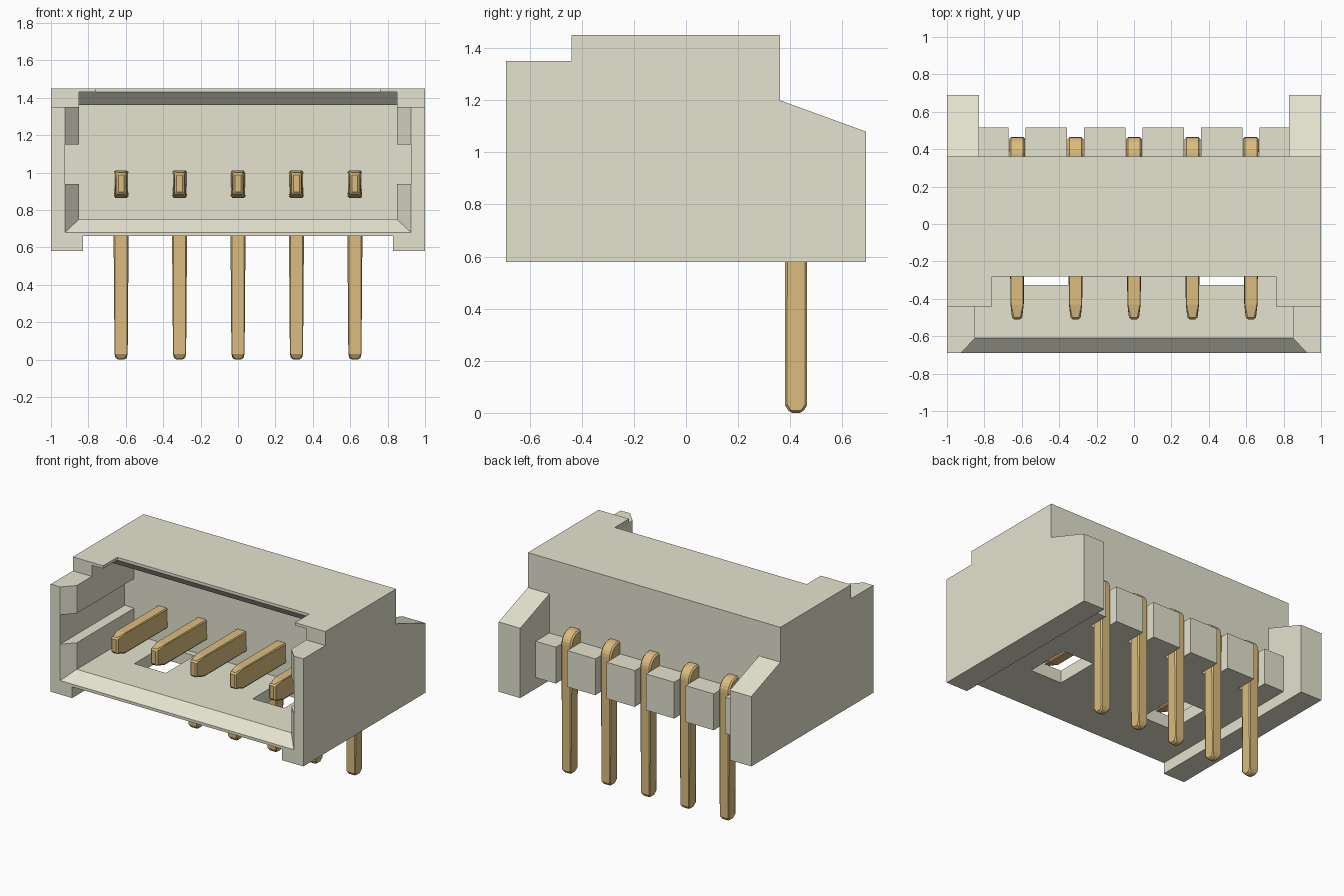
import bpy, bmesh, math

cube = bpy.data.objects.get("Cube")
if cube:
    bpy.data.objects.remove(cube, do_unlink=True)


def material(name, rgb):
    m = bpy.data.materials.new(name)
    m.use_nodes = True
    m.diffuse_color = (*rgb, 1)
    m.node_tree.nodes["Principled BSDF"].inputs["Base Color"].default_value = (*rgb, 1)
    return m


ivory = material("ivory_plastic", (0.778, 0.770, 0.626))
gold = material("gold_metal", (0.708, 0.504, 0.210))


def finish(name, bm, mat):
    bmesh.ops.recalc_face_normals(bm, faces=bm.faces)
    me = bpy.data.meshes.new(name)
    bm.to_mesh(me)
    bm.free()
    me.materials.append(mat)
    ob = bpy.data.objects.new(name, me)
    bpy.context.collection.objects.link(ob)
    return ob


def prism(name, profile, x0, x1, mat=ivory):
    """Extrude a (y, z) profile from x0 to x1."""
    bm = bmesh.new()
    face = bm.faces.new([bm.verts.new((x0, y, z)) for y, z in profile])
    ext = bmesh.ops.extrude_face_region(bm, geom=[face])
    verts = [v for v in ext["geom"] if isinstance(v, bmesh.types.BMVert)]
    bmesh.ops.translate(bm, verts=verts, vec=(x1 - x0, 0, 0))
    return finish(name, bm, mat)


def box(name, x0, x1, y0, y1, z0, z1):
    return prism(name, [(y0, z0), (y1, z0), (y1, z1), (y0, z1)], x0, x1)


def apply_modifiers(ob):
    bpy.context.view_layer.objects.active = ob
    for m in list(ob.modifiers):
        bpy.ops.object.modifier_apply(modifier=m.name)


def cut(ob, cutter):
    m = ob.modifiers.new("cut", "BOOLEAN")
    m.operation, m.solver, m.object = "DIFFERENCE", "EXACT", cutter
    cutter.hide_render = True
    apply_modifiers(ob)
    bpy.data.objects.remove(cutter, do_unlink=True)


def lead_in():
    """Flared mouth of the socket, open at the top."""
    bm = bmesh.new()
    rings = []
    for y in (-0.77, -0.59):
        t = (y + 0.69) / 0.08
        w, z = 0.925 - 0.075 * t, 0.68 + 0.07 * t
        rings.append([bm.verts.new(p) for p in
                      ((-w, y, z), (w, y, z), (w, y, 1.42), (-w, y, 1.42))])
    a, b = rings
    bm.faces.new(a)
    bm.faces.new(b[::-1])
    for i in range(4):
        j = (i + 1) % 4
        bm.faces.new((a[i], b[i], b[j], a[j]))
    return finish("mouth_cutter", bm, ivory)


# Housing: side silhouette extruded across, then hollowed
housing = prism("housing", [(-0.69, 0.58), (0.69, 0.58), (0.69, 1.08), (0.36, 1.20),
                            (0.36, 1.45), (-0.44, 1.45), (-0.44, 1.35), (-0.69, 1.35)], -1, 1)
cut(housing, box("rear_gap_cutter", -0.83, 0.83, 0.36, 0.9, 0.3, 1.3))
cut(housing, box("underside_cutter", -0.83, 0.83, -0.9, 0.9, 0.3, 0.66))
# Cavity with a chamfer under the front edge of the roof
cut(housing, prism("cavity_cutter", [(-1, 0.75), (0.04, 0.75), (0.04, 1.36),
                                     (-0.21, 1.36), (-0.28, 1.43), (-1, 1.43)], -0.85, 0.85))
cut(housing, lead_in())
cut(housing, box("side_groove_cutter", -0.925, 0.925, -1, 0.04, 0.94, 1.15))
cut(housing, box("roof_notch_cutter", -0.76, 0.76, -1, -0.28, 1.40, 1.6))
for s in (-1, 1):
    cut(housing, box("floor_hole_cutter", s * 0.469 - 0.125, s * 0.469 + 0.125,
                     -0.325, 0.0, 0.5, 0.85))

# Rear blocks that separate the pins
pitch, gap = 0.3125, 0.045
pin_x = [pitch * i for i in range(-2, 3)]
edges = [-0.83] + [e for x in pin_x for e in (x - gap, x + gap)] + [0.83]
for i in range(0, len(edges), 2):
    box(f"rear_block_{i // 2 + 1}", edges[i], edges[i + 1], 0.355, 0.515, 0.66, 0.92)

# Bent pins: rounded elbow at the back, tapered tips
half = 0.042
elbow = [(0.38 + 0.085 * math.sin(a), 0.925 + 0.085 * math.cos(a))
         for a in (math.radians(15 * k) for k in range(7))]
pin_profile = [(-0.51, 0.885), (-0.51, 0.998), (-0.43, 1.01)] + elbow + [
    (0.465, 0.03), (0.447, 0), (0.398, 0), (0.38, 0.03), (0.38, 0.865), (-0.43, 0.865)]
for i, x in enumerate(pin_x):
    pin = prism(f"pin_{i + 1}", pin_profile, -half, half, gold)
    for v in pin.data.vertices:
        if v.co.y < -0.5 or v.co.z < 0.01:
            v.co.x *= 0.6
    bevel = pin.modifiers.new("edges", "BEVEL")
    bevel.width, bevel.segments = 0.01, 1
    bevel.limit_method, bevel.angle_limit = "ANGLE", math.radians(50)
    apply_modifiers(pin)
    pin.location.x = x
